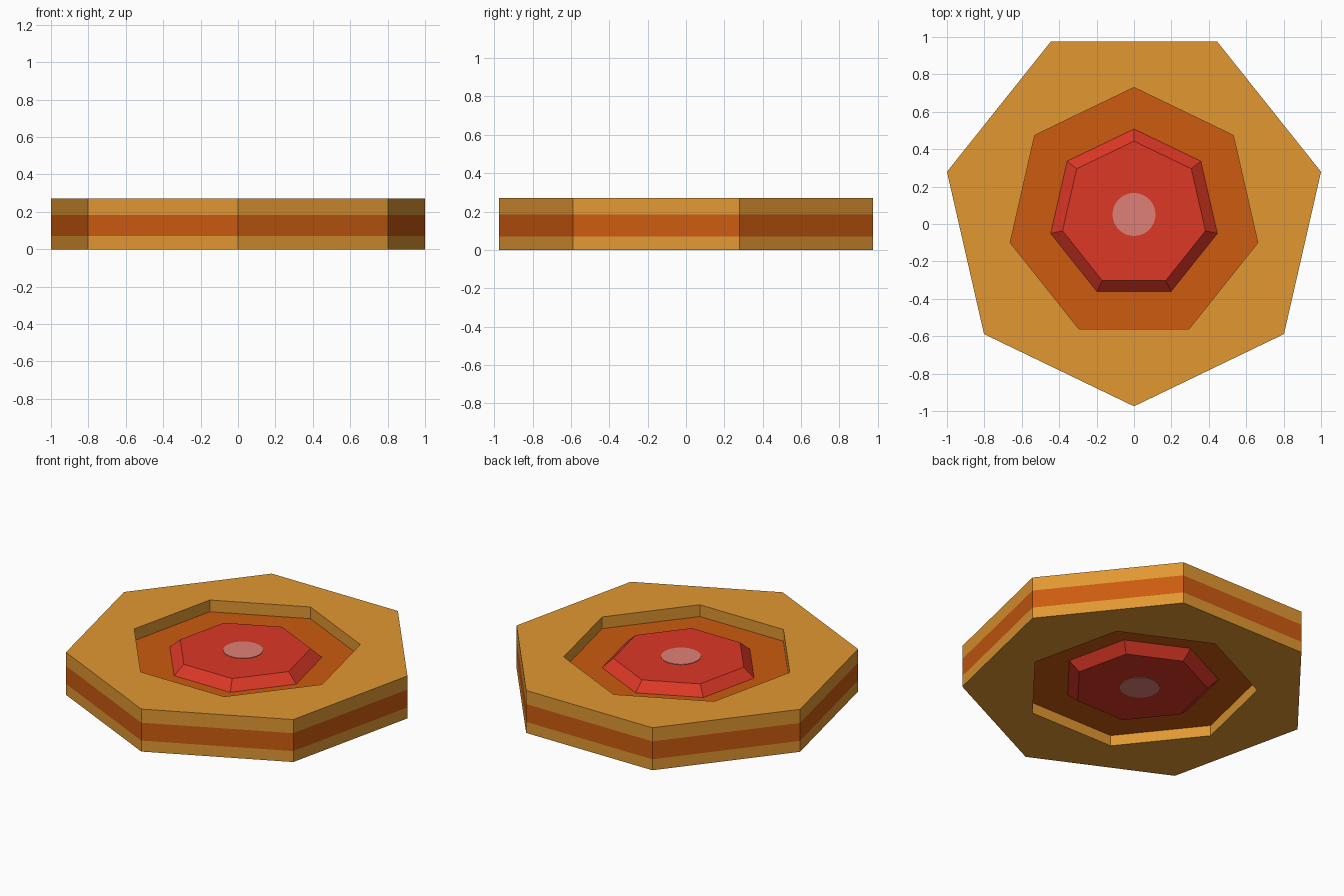
import bpy, bmesh, math

if "Cube" in bpy.data.objects:
    bpy.data.objects.remove(bpy.data.objects["Cube"])

CY = 0.051             # centre of the heptagons
UP, DOWN = math.pi / 2, -math.pi / 2


def linear(c):
    c /= 255
    return c / 12.92 if c <= 0.04045 else ((c + 0.055) / 1.055) ** 2.4


def material(name, rgb):
    m = bpy.data.materials.new(name)
    m.diffuse_color = (*[linear(c) for c in rgb], 1)
    m.use_nodes = True
    m.node_tree.nodes["Principled BSDF"].inputs["Base Color"].default_value = m.diffuse_color
    return m


gold = material("gold", (226, 152, 50))
orange = material("burnt orange", (204, 91, 16))
red = material("red", (220, 56, 38))
pink = material("pale pink", (222, 128, 118))


def loft(name, rings, mats, closed=False, sides=7, paint=None):
    """Join regular polygons (radius, z, start angle) into one solid."""
    bm = bmesh.new()
    loops = []
    for r, z, start in rings:
        loops.append([bm.verts.new((r * math.cos(start + math.tau * i / sides),
                                    CY + r * math.sin(start + math.tau * i / sides), z))
                      for i in range(sides)])
    pairs = list(zip(loops, loops[1:]))
    if closed:
        pairs.append((loops[-1], loops[0]))
    else:
        bm.faces.new(loops[0][::-1])
        bm.faces.new(loops[-1])
    for k, (a, b) in enumerate(pairs):
        for i in range(sides):
            j = (i + 1) % sides
            f = bm.faces.new((a[i], a[j], b[j], b[i]))
            if paint is not None and k == paint:
                f.material_index = 1
    bmesh.ops.recalc_face_normals(bm, faces=bm.faces)
    me = bpy.data.meshes.new(name)
    bm.to_mesh(me)
    bm.free()
    for m in mats:
        me.materials.append(m)
    ob = bpy.data.objects.new(name, me)
    bpy.context.collection.objects.link(ob)
    return ob


# Outer rim with an orange band round its edge and a heptagonal hole
R, H = 1.0257, 0.271
INNER = DOWN + math.pi / 7 + math.tau * 3 / 7 - math.tau * 3 / 7
loft("rim", [(R, 0, DOWN), (R, 0.07, DOWN), (R, 0.184, DOWN), (R, H, DOWN),
             (0.679, H, INNER), (0.679, 0, INNER)], [gold, orange], closed=True, paint=1)

# Recessed floor panel, seen from both sides
loft("floor_panel", [(0.685, 0.068, UP), (0.685, 0.196, UP)], [orange])

# Bevelled gem and its round spot, on the top and the underside
for side, base, top in (("top", 0.196, 0.254), ("bottom", 0.068, 0.011)):
    d = 1 if top > base else -1
    loft(side + "_gem", [(0.457, base - 0.01 * d, UP), (0.457, base, UP), (0.392, top, UP)], [red])
    loft(side + "_spot", [(0.115, top - 0.002 * d, 0), (0.115, top + 0.003 * d, 0)],
         [pink], sides=32)
